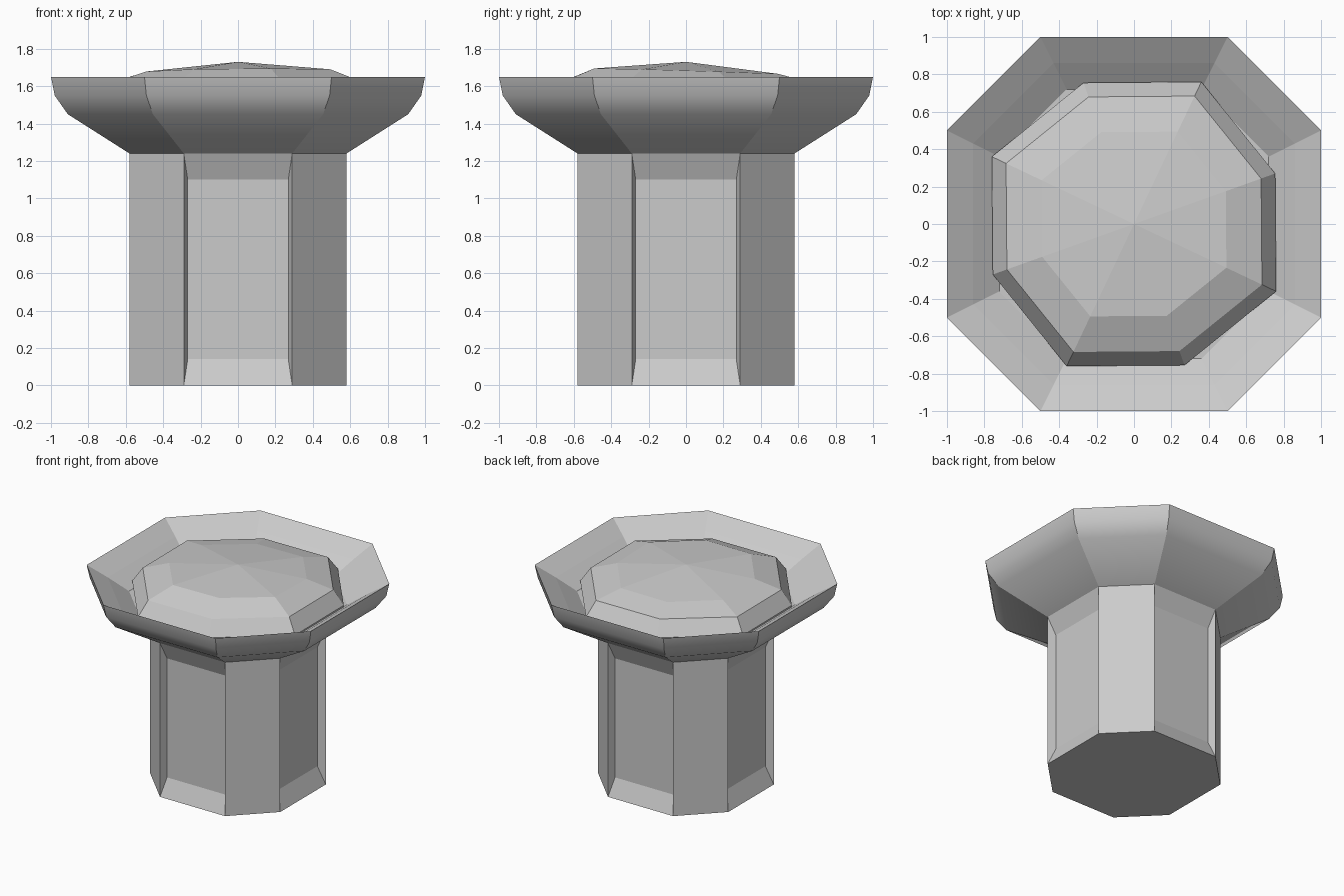
import bpy, bmesh
from mathutils import Vector

if "Cube" in bpy.data.objects:
    bpy.data.objects.remove(bpy.data.objects["Cube"])


def octagon(r, z):
    """Chamfered-square octagon: half side is half of the apothem."""
    h = r / 2
    return [(h, -r, z), (r, -h, z), (r, h, z), (h, r, z),
            (-h, r, z), (-r, h, z), (-r, -h, z), (-h, -r, z)]


def loft(rings, cap_start=True, cap_end=True):
    bm = bmesh.new()
    loops = [[bm.verts.new(p) for p in ring] for ring in rings]
    n = len(loops[0])
    for a, b in zip(loops, loops[1:]):
        for i in range(n):
            j = (i + 1) % n
            bm.faces.new((a[i], a[j], b[j], b[i]))
    if cap_start:
        bm.faces.new(loops[0][::-1])
    if cap_end:
        bm.faces.new(loops[-1])
    return bm, loops


def finish(bm, name):
    bmesh.ops.recalc_face_normals(bm, faces=bm.faces[:])
    mesh = bpy.data.meshes.new(name)
    bm.to_mesh(mesh)
    bm.free()
    obj = bpy.data.objects.new(name, mesh)
    bpy.context.collection.objects.link(obj)
    return obj


# Column with a recessed panel on each of the four main sides
bm, _ = loft([octagon(0.58, 0), octagon(0.58, 1.24)])
bm.normal_update()
panels = [f for f in bm.faces if max(abs(f.normal.x), abs(f.normal.y)) > 0.9]
for f in panels:
    n = f.normal.copy()
    bmesh.ops.inset_individual(bm, faces=[f], thickness=0.03)
    for v in f.verts:
        v.co -= n * 0.06
        v.co.z = 0.14 if v.co.z < 0.6 else 1.10
finish(bm, "column")

# Basin: outer curve, rim, then sloping inner wall and floor
profile = [(0.58, 1.24), (0.91, 1.45), (0.98, 1.55), (1.0, 1.65),
           (0.86, 1.56), (0.72, 1.46)]
bm, loops = loft([octagon(r, z) for r, z in profile])
for f in bm.faces:
    f.smooth = len(f.verts) == 4
for a, b in zip(loops, loops[1:]):
    for u, v in zip(a, b):
        bm.edges.get((u, v)).smooth = False
for k in (0, 3, 4, 5):
    for i in range(8):
        bm.edges.get((loops[k][i], loops[k][(i + 1) % 8])).smooth = False
finish(bm, "basin")


# Low mound filling the basin: slightly twisted and tilted octagonal rings
def mound_ring(s, z):
    ring = []
    for k in range(4):
        for x, y in ((0.36, 0.76), (-0.27, 0.755)):
            for _ in range(k):
                x, y = -y, x
            x, y = x * s, y * s
            tilt = (0.01 * x - 0.03 * y) if s < 0.8 else 0
            ring.append(Vector((x, y, z + tilt)))
    return ring


bm, loops = loft([mound_ring(0.98, 1.42), mound_ring(1, 1.5),
                  mound_ring(0.9, 1.615), mound_ring(0.65, 1.678)],
                 cap_end=False)
apex = bm.verts.new((0, 0, 1.73))
top = loops[-1]
for i in range(8):
    bm.faces.new((top[i], top[(i + 1) % 8], apex))
finish(bm, "mound")
